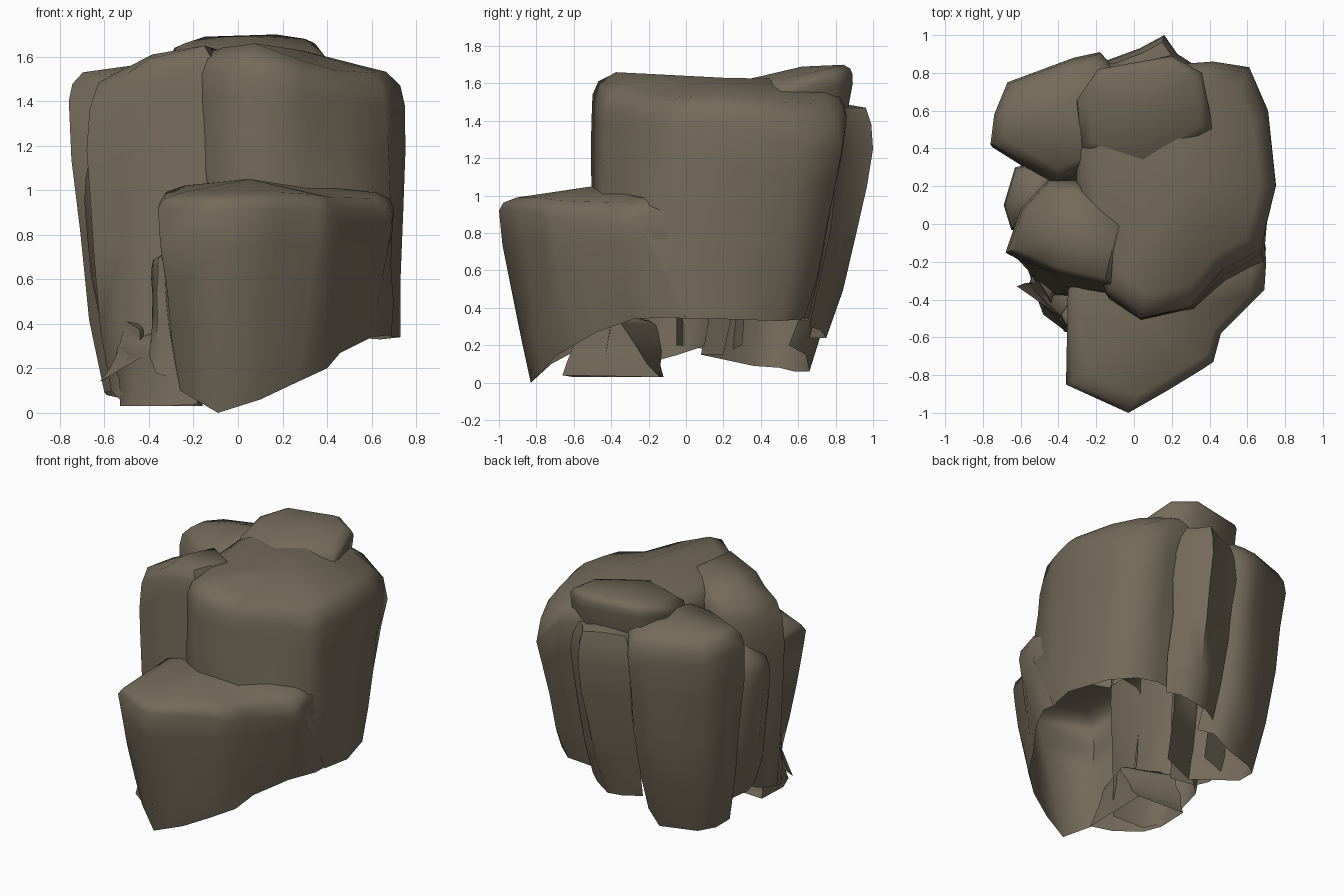
import bpy, bmesh, math, random
from mathutils import Vector

random.seed(4)
stone = bpy.data.materials.new("brown_grey_stone")
stone.diffuse_color = (0.175, 0.145, 0.102, 1)


def rock(name, pts, crown, peak, hidden=(), ease=0.8, angle=60, tip=None):
    """Open boulder shell. Each point: shoulder x, y, z then foot x, y, z.
    Walls listed in hidden are buried in a neighbour and left out."""
    n = len(pts)
    area = sum(a[0] * b[1] - b[0] * a[1] for a, b in zip(pts, pts[1:] + pts[:1]))
    top = [Vector(p[:3]) for p in pts]
    foot = [Vector(p[3:]) for p in pts]
    centre = sum(top, Vector()) / n
    rings = []
    # walls, flaring from foot to shoulder
    for t in (0, 0.25, 0.55, 0.8, 1):
        ring = []
        for a, b in zip(foot, top):
            v = a.lerp(b, t ** ease)
            v.z = a.z + (b.z - a.z) * t
            if 0 < t < 1:
                v += Vector((random.uniform(-.01, .01), random.uniform(-.01, .01), 0))
            ring.append(v)
        rings.append(ring)
    # worn crown, low shoulders rising toward the average height
    for s, k in ((0.955, 0.6), (0.82, 1.0)):
        ring = []
        for b in top:
            v = centre.lerp(b, s)
            v.z = b.z + crown * k + max(0, centre.z - b.z) * k * 0.75
            ring.append(v)
        rings.append(ring)
    bm = bmesh.new()
    vs = [[bm.verts.new(v) for v in r] for r in rings]
    for k, (lo, hi) in enumerate(zip(vs, vs[1:])):
        for i in range(n):
            j = (i + 1) % n
            if not (k < 4 and i in hidden):
                bm.faces.new((lo[i], lo[j], hi[j], hi[i]))
    cx, cy = tip or (centre.x, centre.y)
    apex = bm.verts.new((cx, cy, peak))
    for i in range(n):
        bm.faces.new((vs[-1][i], vs[-1][(i + 1) % n], apex))
    if area < 0:
        bmesh.ops.reverse_faces(bm, faces=bm.faces[:])
    bmesh.ops.delete(bm, geom=[v for v in bm.verts if not v.link_faces], context='VERTS')
    me = bpy.data.meshes.new(name)
    bm.to_mesh(me)
    bm.free()
    me.materials.append(stone)
    ob = bpy.data.objects.new(name, me)
    bpy.context.collection.objects.link(ob)
    bpy.ops.object.select_all(action='DESELECT')
    ob.select_set(True)
    bpy.context.view_layer.objects.active = ob
    bpy.ops.object.shade_smooth_by_angle(angle=math.radians(angle))


# Tall central boulder; its front and left walls start on the neighbours
rock("main_boulder", [
    (-.15, -.36, 1.52, -.12, -.40, .95), (.03, -.50, 1.54, .05, -.50, .97),
    (.30, -.44, 1.46, .32, -.45, .95), (.47, -.24, 1.41, .48, -.32, .92),
    (.66, -.14, 1.36, .69, -.22, .80), (.70, .00, 1.38, .69, .00, .34),
    (.75, .20, 1.38, .73, .20, .34), (.71, .60, 1.25, .64, .50, .33),
    (.61, .83, 1.22, .50, .63, .34), (.42, .86, 1.42, .35, .66, .35),
    (.15, .84, 1.50, .10, .65, .33), (-.15, .75, 1.50, -.15, .60, .33),
    (-.30, .40, 1.50, -.30, .40, 1.1), (-.30, .10, 1.48, -.28, .05, 1.1)], .12, 1.63)

# Low block jutting out at the front, its right side running back into the main boulder
rock("front_block", [
    (-.36, -.85, .92, -.26, -.72, .10), (-.03, -1.0, .92, -.09, -.83, .0),
    (.18, -.88, .92, .10, -.77, .06), (.36, -.77, .91, .27, -.70, .14),
    (.42, -.73, .88, .40, -.60, .20), (.46, -.58, .86, .46, -.48, .27),
    (.69, -.35, .84, .60, -.28, .34), (.70, -.20, .92, .69, -.10, .35),
    (.68, .02, .90, .68, .02, .34),
    (.40, .00, .95, .40, .00, .40), (-.15, -.10, .97, -.20, -.10, .40),
    (-.35, -.35, .95, -.30, -.35, .30)], .07, 1.05, hidden=(8, 9, 10), tip=(.05, -.50))

# Left front boulder
rock("left_boulder", [
    (-.68, -.15, 1.18, -.57, -.22, .10), (-.52, -.22, 1.34, -.52, -.36, .05),
    (-.40, -.27, 1.42, -.45, -.44, .03),
    (-.10, -.34, 1.48, -.20, -.45, .03), (-.02, .00, 1.46, -.12, -.12, .10),
    (-.30, .23, 1.42, -.35, .10, .20), (-.46, .23, 1.34, -.46, .05, .18),
    (-.60, .08, 1.24, -.56, -.04, .15)], .17, 1.61, hidden=(3, 4), ease=.55)

# Narrow wedge between the left boulders
rock("side_wedge", [
    (-.65, -.03, .95, -.54, -.02, .20), (-.69, .10, .95, -.56, .10, .18),
    (-.63, .30, 1.02, -.54, .25, .18), (-.40, .35, 1.05, -.35, .30, .20),
    (-.38, -.05, 1.05, -.35, -.05, .20)], .15, 1.25, hidden=(3,), ease=.6)

# Back left slab
rock("back_left_slab", [
    (-.40, .22, 1.36, -.40, .08, .15), (-.76, .42, 1.40, -.60, .36, .09),
    (-.74, .58, 1.40, -.59, .50, .08), (-.67, .75, 1.36, -.50, .58, .06),
    (-.32, .88, 1.34, -.25, .66, .06), (-.18, .91, 1.30, -.15, .64, .15),
    (-.08, .80, 1.42, -.08, .55, .20), (-.10, .35, 1.46, -.12, .20, .15)],
    .13, 1.57, hidden=(6,), ease=.6)

# Rear boulder bulging backward
rock("rear_boulder", [
    (-.16, .86, 1.22, -.12, .66, .24), (.03, .93, 1.25, .00, .73, .24),
    (.16, 1.0, 1.25, .10, .75, .24), (.23, .90, 1.25, .20, .72, .28),
    (.34, .83, 1.25, .28, .66, .30), (.28, .50, 1.25, .25, .50, .30),
    (-.15, .50, 1.25, -.12, .50, .24)], .22, 1.50, hidden=(4, 5, 6))

# Rise at the top back, sloping down into the main boulder
rock("rear_cap", [
    (-.28, .40, 1.54, -.28, .45, 1.45), (-.30, .66, 1.61, -.27, .66, 1.45),
    (-.19, .82, 1.64, -.18, .78, 1.40), (.20, .89, 1.65, .18, .84, 1.40),
    (.36, .80, 1.63, .34, .78, 1.38), (.42, .50, 1.53, .40, .50, 1.45),
    (.05, .28, 1.53, .05, .30, 1.45)], .05, 1.69, hidden=(5, 6), tip=(.05, .62))

# Small stones under the left front
rock("left_base_stone", [
    (-.55, -.30, .25, -.53, -.35, .03), (-.47, -.42, .26, -.48, -.48, .03),
    (-.34, -.54, .28, -.32, -.60, .03), (-.22, -.58, .28, -.18, -.66, .04),
    (-.18, -.35, .32, -.16, -.14, .03),
    (-.48, -.15, .28, -.52, -.12, .03)], .05, .36)
rock("left_shard", [
    (-.39, -.48, .60, -.40, -.50, .26), (-.36, -.54, .62, -.37, -.57, .18),
    (-.30, -.53, .62, -.28, -.58, .15), (-.32, -.38, .60, -.30, -.42, .20)],
    .08, .71, hidden=(2,))
rock("left_flake", [
    (-.51, -.30, .38, -.62, -.33, .14), (-.44, -.42, .32, -.42, -.47, .26),
    (-.40, -.30, .36, -.40, -.30, .25)], .03, .40, hidden=(1,))
